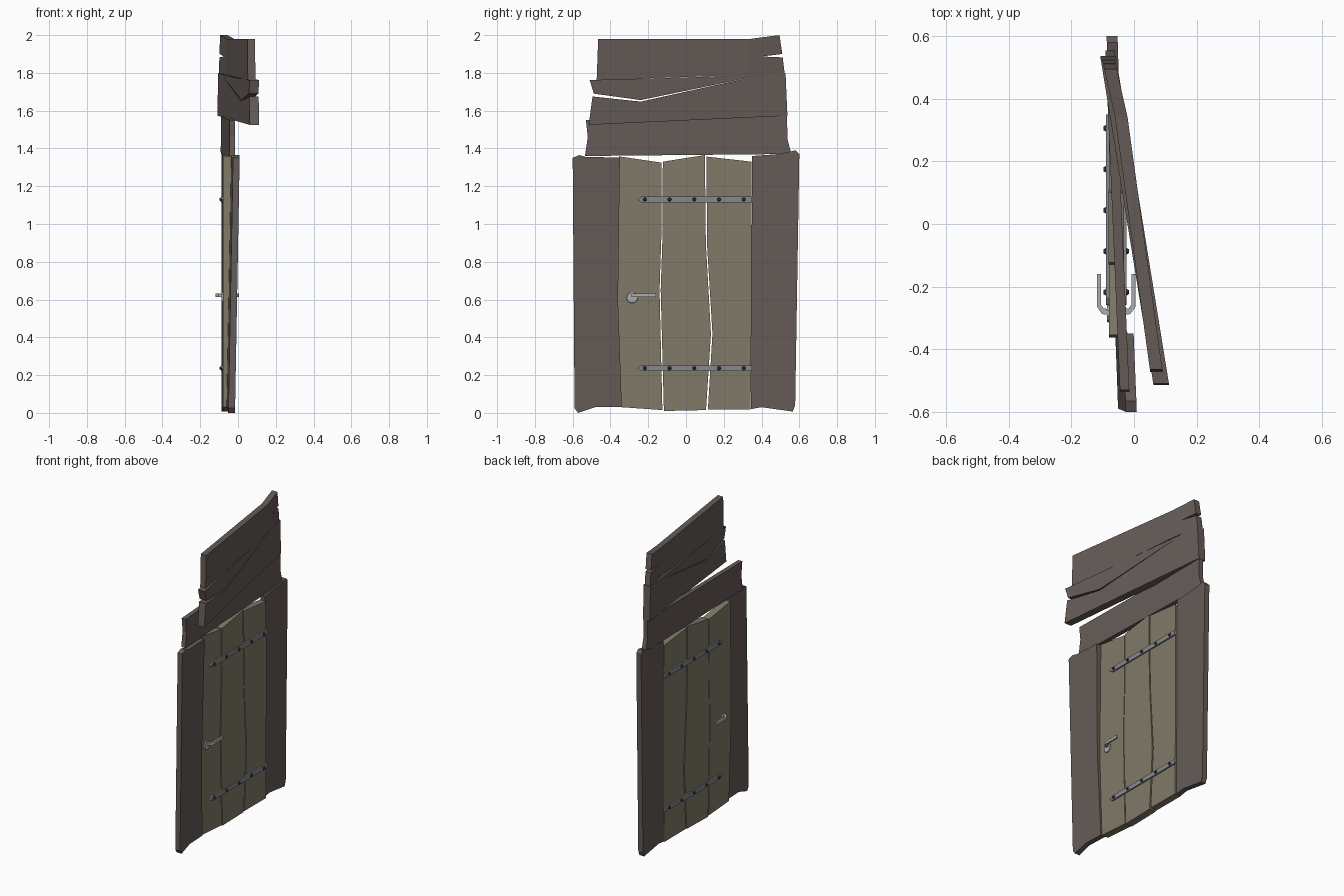
import bpy, bmesh, math
from mathutils import Vector, Matrix

if "Cube" in bpy.data.objects:
    bpy.data.objects.remove(bpy.data.objects["Cube"])


def material(name, rgb):
    m = bpy.data.materials.new(name)
    m.diffuse_color = (*rgb, 1)
    m.use_nodes = True
    m.node_tree.nodes["Principled BSDF"].inputs["Base Color"].default_value = m.diffuse_color
    return m


FRAME = material("dark_wood", (0.13, 0.105, 0.095))
DOOR = material("door_wood", (0.22, 0.195, 0.14))
IRON = material("iron", (0.24, 0.25, 0.26))
BOLT = material("dark_iron", (0.05, 0.05, 0.06))
STEEL = material("handle_steel", (0.42, 0.42, 0.40))


def finish(bm, name, mat):
    bmesh.ops.recalc_face_normals(bm, faces=bm.faces)
    me = bpy.data.meshes.new(name)
    bm.to_mesh(me)
    bm.free()
    me.materials.append(mat)
    ob = bpy.data.objects.new(name, me)
    bpy.context.collection.objects.link(ob)
    return ob


def slab(name, outline, thick, mid_x, mat, bend_y=None):
    """Board drawn as a (y, z) outline; mid_x(y, z) gives its centre plane."""
    bm = bmesh.new()
    face = bm.faces.new([bm.verts.new((-thick / 2, y, z)) for y, z in outline])
    ext = bmesh.ops.extrude_face_region(bm, geom=[face])
    for v in ext["geom"]:
        if isinstance(v, bmesh.types.BMVert):
            v.co.x += thick
    if bend_y is not None:
        bmesh.ops.bisect_plane(bm, geom=bm.verts[:] + bm.edges[:] + bm.faces[:],
                               plane_co=(0, bend_y, 0), plane_no=(0, 1, 0))
    for v in bm.verts:
        v.co.x += mid_x(v.co.y, v.co.z)
    return finish(bm, name, mat)


def disc(name, x, y, z, r1, r2, depth, sides, mat):
    """Short cylinder or taper along +x (depth > 0) or -x (depth < 0)."""
    bm = bmesh.new()
    turn = Matrix.Rotation(math.copysign(math.pi / 2, depth), 4, 'Y')
    bmesh.ops.create_cone(bm, cap_ends=True, segments=sides, radius1=r1, radius2=r2,
                          depth=abs(depth),
                          matrix=Matrix.Translation((x + depth / 2, y, z)) @ turn)
    return finish(bm, name, mat)


# Side posts
slab("left_post", [(-0.6, 1.35), (-0.565, 1.365), (-0.53, 1.355), (-0.35, 1.352),
                   (-0.36, 0.6), (-0.34, 0.03), (-0.48, 0.03), (-0.572, 0.0), (-0.59, 0.025)],
     0.035, lambda y, z: -0.033 + 0.018 * z - 0.04 * (y + 0.6), FRAME)
slab("right_post", [(0.35, 1.36), (0.49, 1.37), (0.58, 1.39), (0.6, 1.37),
                    (0.578, 0.04), (0.565, 0.007), (0.40, 0.03), (0.343, 0.02)],
     0.035, lambda y, z: -0.07 - 0.03 * (y - 0.6), FRAME)

# Door planks
door_x = -0.057
slab("door_plank_1", [(-0.355, 1.358), (-0.13, 1.325), (-0.13, 0.95), (-0.14, 0.65),
                      (-0.125, 0.015), (-0.34, 0.03), (-0.363, 0.6)],
     0.046, lambda y, z: door_x, DOOR)
slab("door_plank_2", [(-0.123, 1.33), (0.1, 1.365), (0.105, 0.9), (0.132, 0.42),
                      (0.106, 0.015), (-0.117, 0.01), (-0.134, 0.65), (-0.124, 0.95)],
     0.049, lambda y, z: door_x, DOOR)
slab("door_plank_3", [(0.108, 1.357), (0.346, 1.33), (0.348, 0.7), (0.342, 0.017),
                      (0.116, 0.018), (0.14, 0.42), (0.112, 0.88)],
     0.046, lambda y, z: door_x, DOOR)


# Crooked boards above the door
def upper_x(y, z):
    return 0.07 - 0.138 * (y + 0.46) - (0.085 * max(0, y - 0.34))


slab("top_board", [(-0.465, 1.98), (0.34, 1.98), (0.495, 2.0), (0.51, 1.90), (0.40, 1.887),
                   (0.512, 1.882), (0.522, 1.80), (0.36, 1.79), (-0.473, 1.762)],
     0.04, upper_x, FRAME, bend_y=0.34)
slab("cracked_board", [(-0.51, 1.762), (0.05, 1.778), (0.38, 1.792), (0.527, 1.80),
                       (0.537, 1.573), (-0.515, 1.525), (-0.495, 1.675), (-0.24, 1.648),
                       (0.36, 1.78), (-0.24, 1.656), (-0.488, 1.69)],
     0.05, lambda y, z: 0.085 - 0.162 * (y + 0.5), FRAME)
slab("lintel_board", [(-0.53, 1.55), (0.535, 1.575), (0.537, 1.45), (0.555, 1.382),
                      (0.49, 1.37), (-0.535, 1.36), (-0.52, 1.46)],
     0.03, lambda y, z: -0.03 - 0.043 * (y + 0.53), FRAME)

# Hinge straps, bolts and handles on both faces of the door
for side, s in (("inner", 1), ("outer", -1)):
    for level, z in (("upper", 1.13), ("lower", 0.237)):
        slab(f"{side}_{level}_strap", [(-0.258, z), (-0.235, z + 0.015), (0.35, z + 0.015),
                                       (0.35, z - 0.015), (-0.235, z - 0.015)],
             0.01, lambda y, zz: door_x + s * 0.028, IRON)
        for i in range(5):
            disc(f"{side}_{level}_bolt_{i + 1}", door_x + s * 0.032, -0.218 + i * 0.131, z,
                 0.011, 0.006, s * 0.009, 8, BOLT)
    disc(f"{side}_handle_plate", door_x + s * 0.022, -0.285, 0.61,
         0.03, 0.028, s * 0.008, 10, STEEL)
    # bent lever drawn in plan and given height
    plan = [(0.02, -0.29), (0.045, -0.288), (0.061, -0.265), (0.061, -0.16),
            (0.049, -0.16), (0.049, -0.257), (0.04, -0.27), (0.02, -0.272)]
    bm = bmesh.new()
    face = bm.faces.new([bm.verts.new((door_x + s * x, y, 0.614)) for x, y in plan])
    ext = bmesh.ops.extrude_face_region(bm, geom=[face])
    bmesh.ops.translate(bm, vec=Vector((0, 0, 0.018)),
                        verts=[g for g in ext["geom"] if isinstance(g, bmesh.types.BMVert)])
    finish(bm, f"{side}_handle_lever", STEEL)
